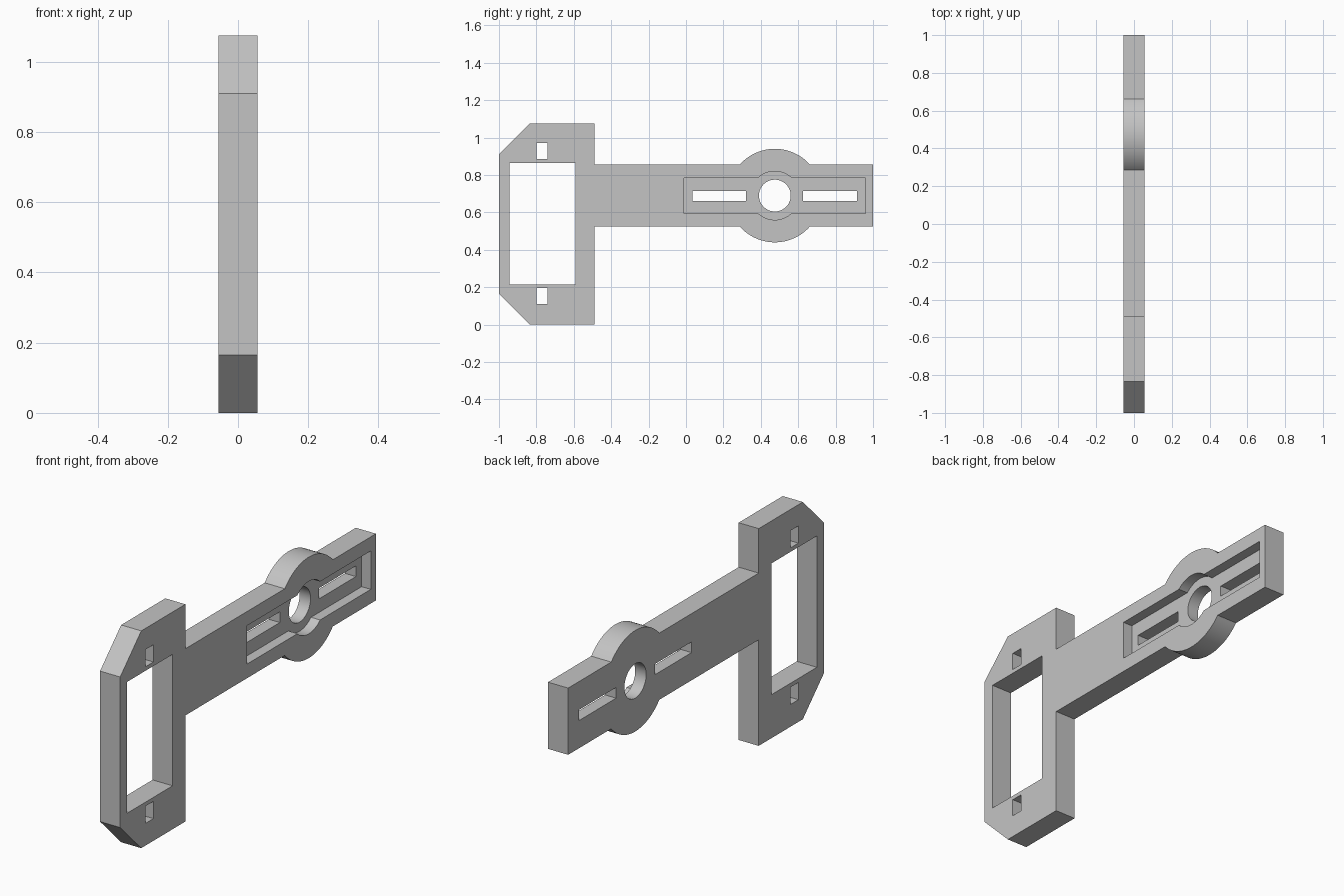
import bpy, bmesh, math

cube = bpy.data.objects.get("Cube")
if cube:
    bpy.data.objects.remove(cube, do_unlink=True)

HALF = 0.055          # half thickness of the plate
FLOOR = 0.005         # floor of the pocket on the left face
ARM_Z = 0.69          # centre line of the arm
HUB = (0.475, ARM_Z)  # centre of the round hub

grey = bpy.data.materials.new("plain grey")
grey.use_nodes = True
grey.diffuse_color = (0.55, 0.55, 0.55, 1)
grey.node_tree.nodes["Principled BSDF"].inputs["Base Color"].default_value = (0.55, 0.55, 0.55, 1)


def prism(name, outline, x0, x1):
    """Extrude a (y, z) outline along x."""
    bm = bmesh.new()
    face = bm.faces.new([bm.verts.new((x0, y, z)) for y, z in outline])
    top = bmesh.ops.extrude_face_region(bm, geom=[face])["geom"]
    bmesh.ops.translate(bm, vec=(x1 - x0, 0, 0),
                        verts=[v for v in top if isinstance(v, bmesh.types.BMVert)])
    bmesh.ops.recalc_face_normals(bm, faces=bm.faces)
    mesh = bpy.data.meshes.new(name)
    bm.to_mesh(mesh)
    bm.free()
    mesh.materials.append(grey)
    obj = bpy.data.objects.new(name, mesh)
    bpy.context.collection.objects.link(obj)
    return obj


def rect(y0, y1, z0, z1):
    return [(y0, z0), (y1, z0), (y1, z1), (y0, z1)]


def arc(radius, start, end, steps):
    angles = [start + (end - start) * i / steps for i in range(steps + 1)]
    return [(HUB[0] + radius * math.cos(a), HUB[1] + radius * math.sin(a)) for a in angles]


def circle(radius, steps=64):
    return arc(radius, 0, 2 * math.pi, steps)[:-1]


# Bracket outline: chamfered head, straight arm, round hub
a = math.asin(0.165 / 0.25)
outline = [(-1, 0.165), (-0.835, 0), (-0.49, 0), (-0.49, 0.525)]
outline += arc(0.25, math.pi + a, 2 * math.pi - a, 32)
outline += [(1, 0.525), (1, 0.855)]
outline += arc(0.25, a, math.pi - a, 32)
outline += [(-0.49, 0.855), (-0.49, 1.075), (-0.835, 1.075), (-1, 0.91)]
bracket = prism("servo_arm_bracket", outline, -HALF, HALF)

# Openings that pass right through, then the stepped pocket on the left face
through = {
    "window_cutter": rect(-0.945, -0.59, 0.215, 0.865),
    "upper_screw_cutter": rect(-0.8, -0.74, 0.885, 0.97),
    "lower_screw_cutter": rect(-0.8, -0.74, 0.11, 0.195),
    "inner_slot_cutter": rect(0.035, 0.32, 0.662, 0.715),
    "outer_slot_cutter": rect(0.625, 0.915, 0.662, 0.715),
    "hub_hole_cutter": circle(0.085),
}
pocket = {
    "pocket_cutter": rect(-0.01, 0.96, 0.595, 0.785),
    "hub_pocket_cutter": circle(0.13),
}
for shapes, x0 in ((pocket, FLOOR), (through, -0.2)):
    for name, shape in shapes.items():
        cutter = prism(name, shape, x0, 0.2)
        cutter.hide_render = True
        cutter.hide_set(True)
        cut = bracket.modifiers.new(name, "BOOLEAN")
        cut.operation = "DIFFERENCE"
        cut.solver = "EXACT"
        cut.object = cutter

# Apply the cuts and smooth the curved walls
bpy.ops.object.select_all(action="DESELECT")
bpy.context.view_layer.objects.active = bracket
bracket.select_set(True)
for cut in list(bracket.modifiers):
    cutter = cut.object
    bpy.ops.object.modifier_apply(modifier=cut.name)
    bpy.data.objects.remove(cutter, do_unlink=True)
bpy.ops.object.shade_smooth_by_angle(angle=math.radians(30))
